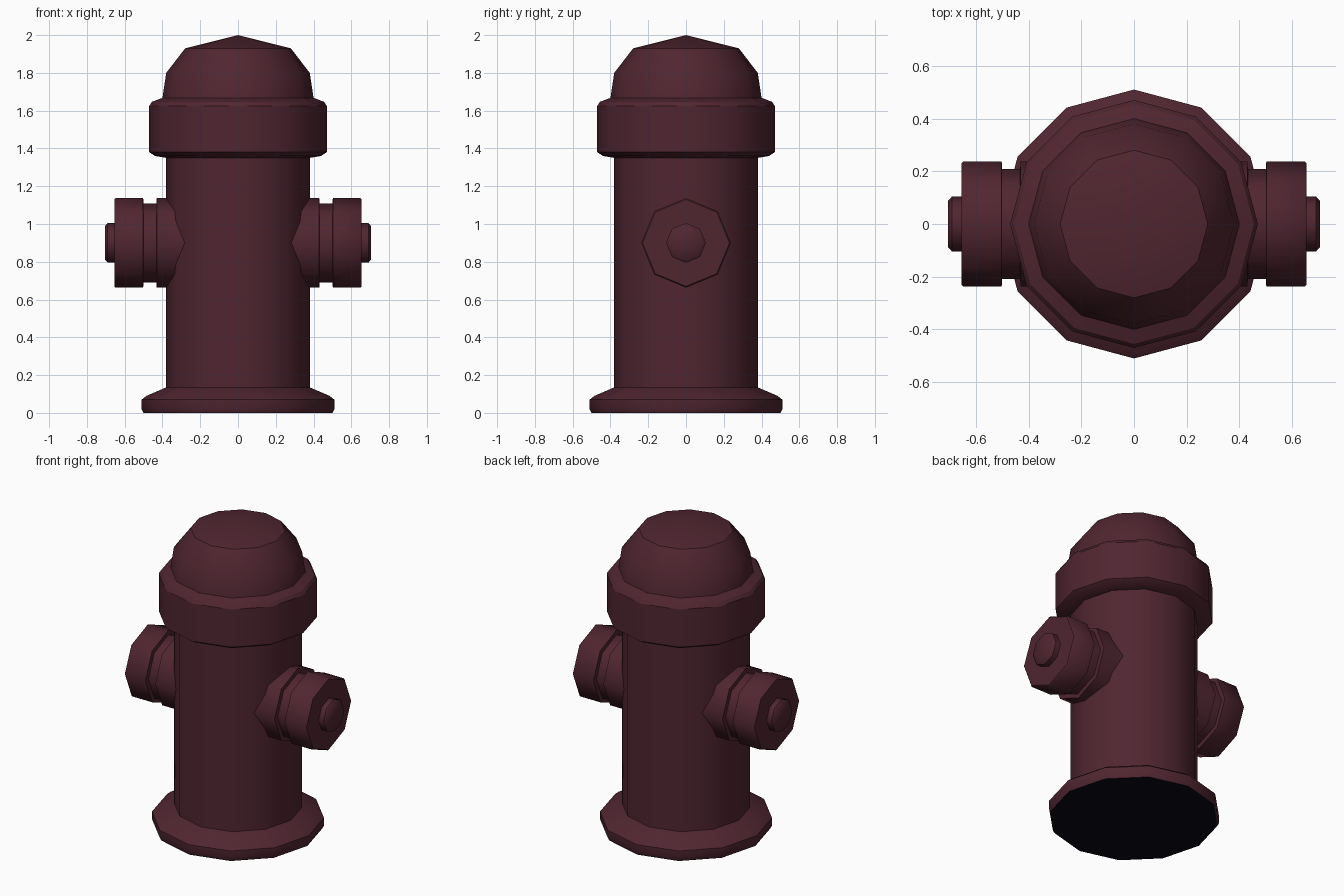
import bpy, bmesh, math
from mathutils import Matrix

if "Cube" in bpy.data.objects:
    bpy.data.objects.remove(bpy.data.objects["Cube"])


def material(name, rgb):
    m = bpy.data.materials.new(name)
    m.diffuse_color = (*rgb, 1)
    m.use_nodes = True
    m.node_tree.nodes["Principled BSDF"].inputs["Base Color"].default_value = m.diffuse_color
    return m


maroon = material("dark maroon", (0.08, 0.019, 0.030))
navy = material("navy black", (0.002, 0.002, 0.007))


def lathe(name, profile, sides, matrix=Matrix(), angle=32):
    """Revolve (radius, height) points about z; radius 0 makes a pole."""
    bm = bmesh.new()
    rings = []
    for r, h in profile:
        n = sides if r > 0 else 1
        rings.append([bm.verts.new((r * math.cos(2 * math.pi * i / sides),
                                    r * math.sin(2 * math.pi * i / sides), h))
                      for i in range(n)])
    for a, b in zip(rings, rings[1:]):
        for i in range(sides):
            j = (i + 1) % sides
            if len(b) == 1:
                bm.faces.new((a[i], a[j], b[0]))
            else:
                bm.faces.new((a[i], a[j], b[j], b[i]))
    if len(rings[0]) > 1:
        bm.faces.new(rings[0][::-1])
    if len(rings[-1]) > 1:
        bm.faces.new(rings[-1])
    bm.transform(matrix)
    bmesh.ops.recalc_face_normals(bm, faces=bm.faces)
    me = bpy.data.meshes.new(name)
    bm.to_mesh(me)
    bm.free()
    ob = bpy.data.objects.new(name, me)
    bpy.context.collection.objects.link(ob)
    me.materials.append(maroon)
    bpy.ops.object.select_all(action='DESELECT')
    ob.select_set(True)
    bpy.context.view_layer.objects.active = ob
    bpy.ops.object.shade_smooth_by_angle(angle=math.radians(angle))
    return ob


# Barrel with flared foot and domed bonnet, one turned profile
body = lathe("hydrant_body", [
    (0.50, 0), (0.51, 0.02), (0.51, 0.07), (0.485, 0.09), (0.38, 0.135),
    (0.38, 1.35), (0.44, 1.36), (0.47, 1.38), (0.47, 1.625), (0.455, 1.647),
    (0.40, 1.668), (0.38, 1.80), (0.28, 1.93), (0, 2.0)], 12)

# Dark underside
body.data.materials.append(navy)
for f in body.data.polygons:
    if f.normal.z < -0.99 and f.center.z < 0.01:
        f.material_index = 1

# Side outlets: collar, neck, cap and nut
for side, sx in (("right", 1), ("left", -1)):
    m = (Matrix.Translation((0, 0, 0.9))
         @ Matrix.Diagonal((sx, 1, 1, 1))
         @ Matrix.Rotation(math.pi / 2, 4, 'Y'))
    lathe(side + "_outlet", [
        (0.237, 0.20), (0.237, 0.43), (0.209, 0.432), (0.209, 0.50),
        (0.237, 0.502), (0.237, 0.648), (0.230, 0.655)], 8, m, 46)
    lathe(side + "_outlet_nut", [
        (0.105, 0.64), (0.105, 0.69), (0.088, 0.705)], 8, m, 46)
